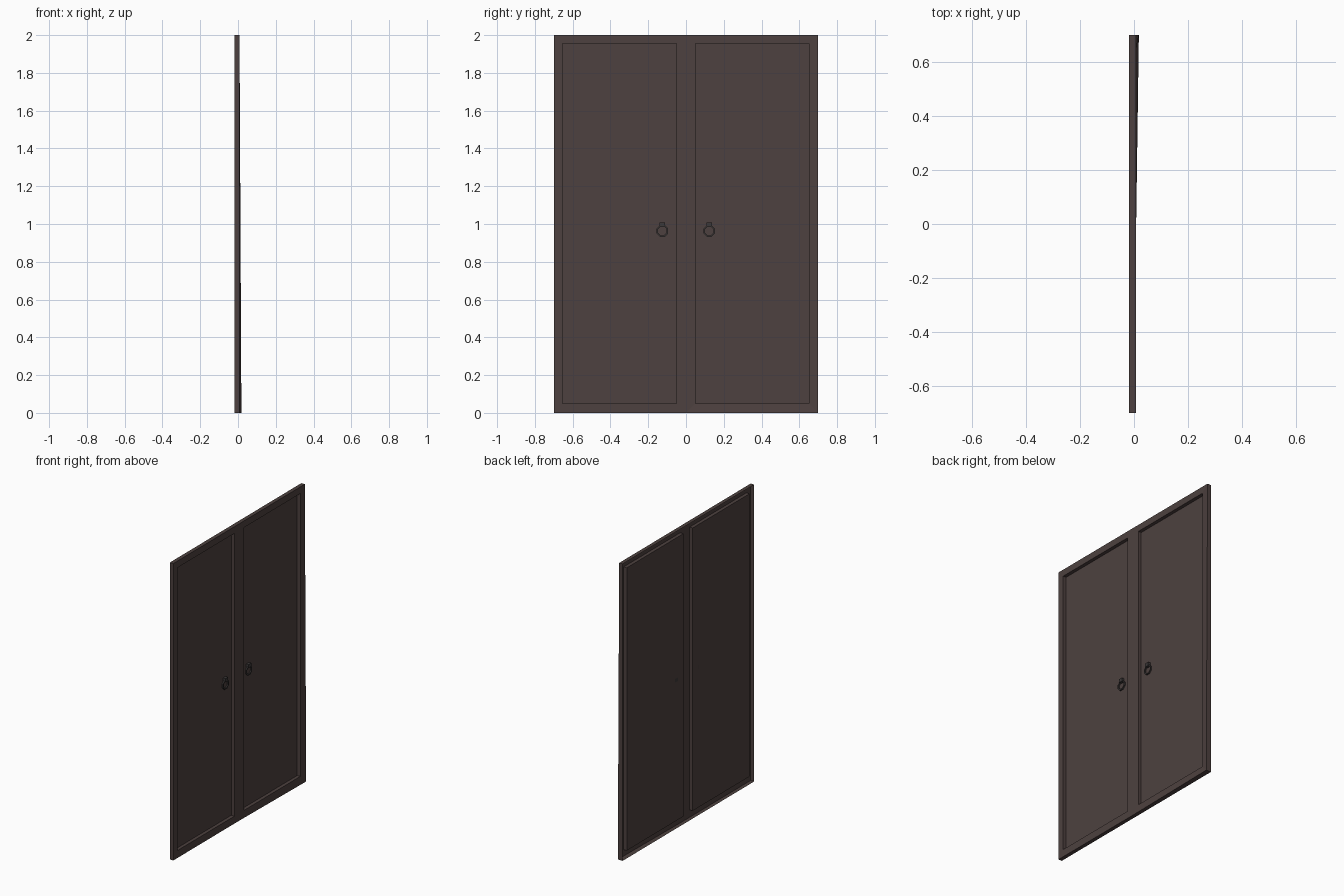
import bpy, bmesh, math
from mathutils import Matrix, Vector

if "Cube" in bpy.data.objects:
    bpy.data.objects.remove(bpy.data.objects["Cube"])

FRONT, BACK, PANEL = 0.008, -0.018, -0.015   # x of frame face, open back rim, recessed panel


def material(name, rgb):
    m = bpy.data.materials.new(name)
    m.diffuse_color = (*rgb, 1)
    m.use_nodes = True
    m.node_tree.nodes["Principled BSDF"].inputs["Base Color"].default_value = m.diffuse_color
    return m


wood = material("dark brown wood", (0.075, 0.053, 0.050))
iron = material("dark iron", (0.045, 0.040, 0.040))


def finish(bm, name, mat):
    me = bpy.data.meshes.new(name)
    bm.to_mesh(me)
    bm.free()
    me.materials.append(mat)
    ob = bpy.data.objects.new(name, me)
    bpy.context.collection.objects.link(ob)
    return ob


def rect(y0, y1, z0, z1):
    return [(y0, z0), (y1, z0), (y1, z1), (y0, z1)]


# Door shell: frame face, recessed panels and outer walls, open at the back
bm = bmesh.new()
for outer, inner in (
        (rect(-0.70, 0, 0, 2), rect(-0.655, -0.05, 0.05, 1.955)),
        (rect(0, 0.70, 0, 2), rect(0.05, 0.652, 0.05, 1.955))):
    def ring(pts, x):
        return [bm.verts.new((x, y, z)) for y, z in pts]
    face, hole = ring(outer, FRONT), ring(inner, FRONT)
    deep, rim = ring(inner, PANEL), ring(outer, BACK)
    bm.faces.new(deep)
    for i in range(4):
        j = (i + 1) % 4
        bm.faces.new((face[i], face[j], hole[j], hole[i]))
        bm.faces.new((hole[i], hole[j], deep[j], deep[i]))
        if outer[i][0] != 0 or outer[j][0] != 0:      # no wall on the centre seam
            bm.faces.new((face[i], rim[i], rim[j], face[j]))
# lower outer corner of the right leaf is slightly sprung forward
for v in bm.verts:
    if v.co.y > 0.69 and v.co.z < 0.01 and v.co.x > 0:
        v.co.x = 0.018
bmesh.ops.remove_doubles(bm, verts=bm.verts, dist=0.0002)
finish(bm, "double_door", wood)


# Ring pulls: octagonal ring hanging from a small lug
def ring_pull(name, y):
    bm = bmesh.new()
    cx, cz, major, minor = -0.006, 0.963, 0.029, 0.006
    loops = []
    for i in range(8):
        a = math.pi / 8 + i * math.pi / 4
        loop = []
        for k in range(4):
            b = math.pi / 4 + k * math.pi / 2
            r = major + minor * math.cos(b)
            loop.append(bm.verts.new((cx + minor * math.sin(b),
                                      y + r * math.cos(a), cz + r * math.sin(a))))
        loops.append(loop)
    for i in range(8):
        p, q = loops[i], loops[(i + 1) % 8]
        for k in range(4):
            bm.faces.new((p[k], q[k], q[(k + 1) % 4], p[(k + 1) % 4]))
    bmesh.ops.create_cube(bm, size=1, matrix=Matrix.Translation((-0.006, y, 0.997))
                          @ Matrix.Diagonal((0.018, 0.028, 0.024, 1)))
    bmesh.ops.recalc_face_normals(bm, faces=bm.faces)
    finish(bm, name, iron)


for side, y in (("left", -0.125), ("right", 0.123)):
    ring_pull("ring_pull_" + side, y)
